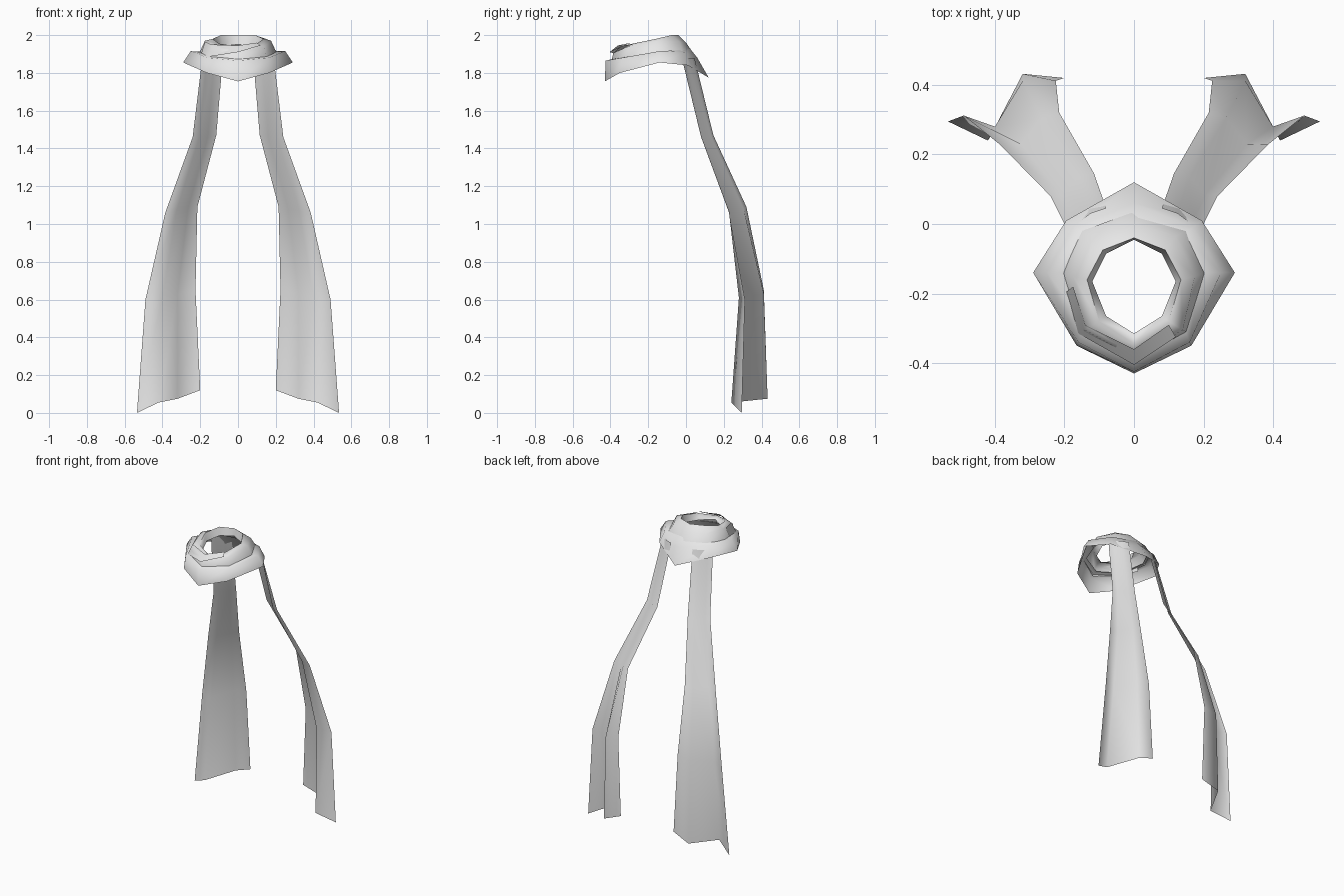
import bpy
import bmesh

cube = bpy.data.objects.get("Cube")
if cube:
    bpy.data.objects.remove(cube)

cloth = bpy.data.materials.new("light_grey_cloth")
cloth.use_nodes = True
GREY = (0.8, 0.8, 0.8, 1)
cloth.diffuse_color = GREY
cloth.node_tree.nodes["Principled BSDF"].inputs["Base Color"].default_value = GREY


def mirrored_ring(half):
    """Close a front-to-back half outline by reflecting it across x."""
    return half + [(-x, y, z) for x, y, z in half[-2:0:-1]]


def loft(name, rows, closed, angle):
    """Bridge equal rows of points into one sheet of cloth."""
    bm = bmesh.new()
    grid = [[bm.verts.new(p) for p in row] for row in rows]
    n = len(rows[0])
    for a, b in zip(grid, grid[1:]):
        for i in range(n if closed else n - 1):
            j = (i + 1) % n
            bm.faces.new((a[i], a[j], b[j], b[i]))
    mesh = bpy.data.meshes.new(name)
    bm.to_mesh(mesh)
    bm.free()
    mesh.materials.append(cloth)
    obj = bpy.data.objects.new(name, mesh)
    bpy.context.collection.objects.link(obj)
    bpy.ops.object.select_all(action="DESELECT")
    obj.select_set(True)
    bpy.context.view_layer.objects.active = obj
    bpy.ops.object.shade_smooth_by_angle(angle=angle)
    return obj


# Outer collar wrap: flared rim, shoulder, tucked edge
outer = [
    [(0, -.43, 1.755), (.165, -.35, 1.8), (.29, -.14, 1.855), (.195, .01, 1.84), (0, .12, 1.775)],
    [(0, -.425, 1.865), (.16, -.34, 1.88), (.25, -.14, 1.915), (.17, -.01, 1.91), (0, .06, 1.88)],
    [(0, -.36, 1.88), (.14, -.29, 1.89), (.19, -.14, 1.91), (.14, -.03, 1.92), (0, .02, 1.93)],
]
loft("collar_outer_wrap", [mirrored_ring(r) for r in outer], True, 1.4)

# Inner collar wrap: rises from the tuck, then rolls down into the neck hole
inner = [
    [(0, -.395, 1.86), (.15, -.31, 1.885), (.205, -.14, 1.905), (.15, -.02, 1.915), (0, .035, 1.91)],
    [(0, -.385, 1.905), (.14, -.305, 1.94), (.175, -.15, 1.97), (.12, -.035, 1.965), (0, .0, 1.96)],
    [(0, -.345, 1.94), (.1, -.28, 1.955), (.135, -.16, 1.98), (.09, -.075, 2), (0, -.04, 2)],
    [(0, -.315, 1.925), (.08, -.265, 1.92), (.12, -.165, 1.93), (.08, -.085, 1.945), (0, -.045, 1.95)],
]
loft("collar_inner_wrap", [mirrored_ring(r) for r in inner], True, 1.4)

# Slanted fold crossing the front of the collar
fold = [
    [(-.2, -.2, 1.885), (-.16, -.315, 1.885), (0, -.405, 1.91), (.12, -.325, 1.945)],
    [(-.175, -.18, 1.965), (-.14, -.29, 1.95), (0, -.36, 1.945), (.1, -.29, 1.96)],
]
loft("collar_front_fold", fold, False, 1.4)

# Hanging tails: each row runs outer edge, front crease, back crease, inner edge
tail = [
    [(.19, -.02, 1.87), (.165, .0, 1.88), (.125, .03, 1.88), (.08, .045, 1.88)],
    [(.24, .08, 1.46), (.205, .085, 1.46), (.16, .135, 1.46), (.115, .145, 1.47)],
    [(.385, .228, 1.06), (.325, .23, 1.07), (.265, .305, 1.08), (.215, .32, 1.09)],
    [(.49, .312, .6), (.4, .28, .61), (.32, .412, .63), (.225, .412, .65)],
    [(.535, .295, 0), (.42, .24, .055), (.32, .432, .075), (.2, .42, .12)],
]
for name, side in (("left_tail", 1), ("right_tail", -1)):
    rows = [[(side * x, y, z) for x, y, z in row][::side] for row in tail]
    loft(name, rows, False, 3.1)
